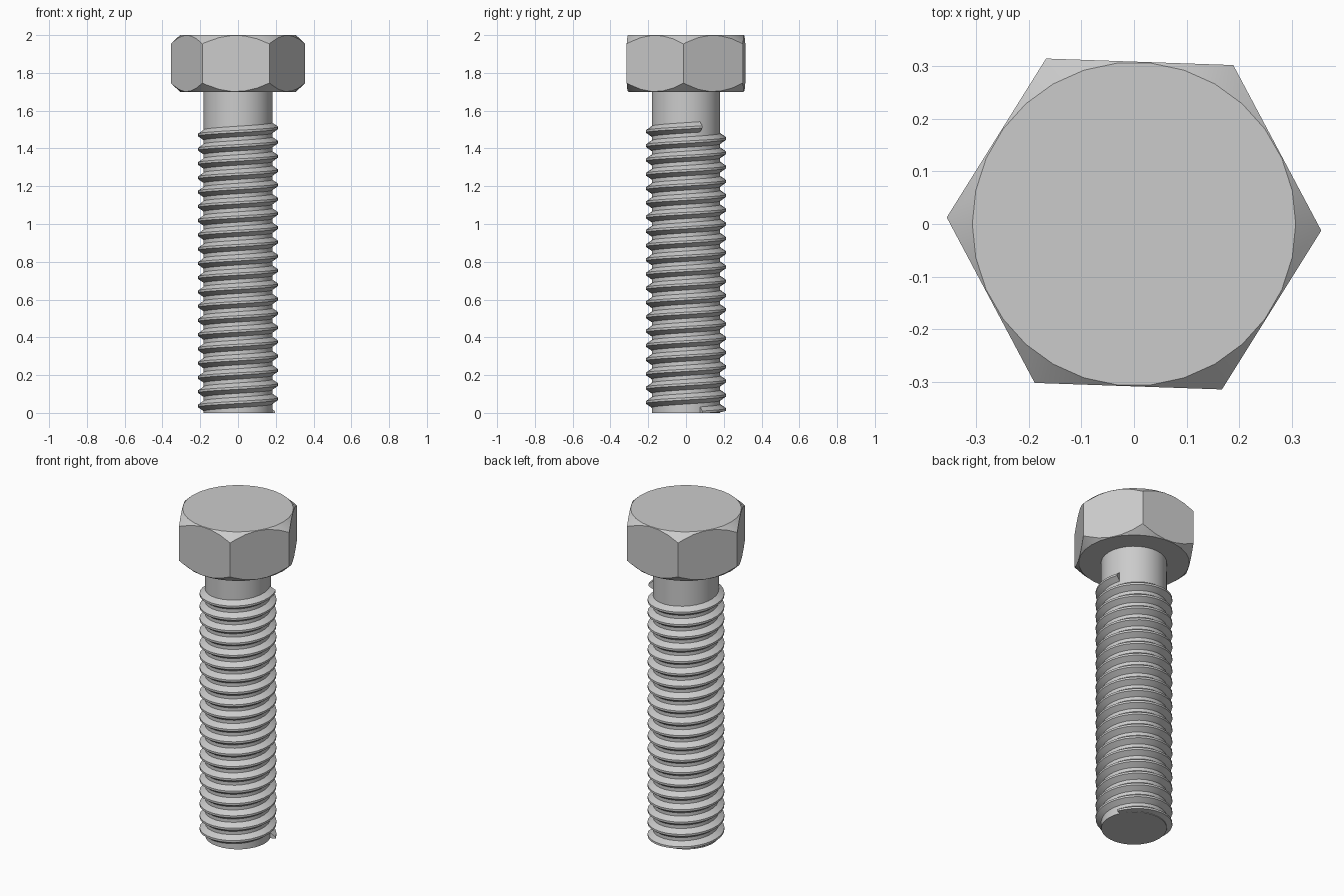
import bpy, bmesh
from math import cos, sin, pi, radians
from mathutils import Vector

if "Cube" in bpy.data.objects:
    bpy.data.objects.remove(bpy.data.objects["Cube"], do_unlink=True)

SEGMENTS = 30
HEAD_BOTTOM, HEAD_TOP = 1.70, 2.0
SHANK_RADIUS = 0.182

steel = bpy.data.materials.new("steel_grey")
steel.use_nodes = True
colour = (0.6, 0.6, 0.6, 1)
steel.diffuse_color = colour
steel.node_tree.nodes["Principled BSDF"].inputs["Base Color"].default_value = colour


def finish(name, bm, angle=30):
    """Turn a bmesh into a named, shaded steel object."""
    bmesh.ops.recalc_face_normals(bm, faces=bm.faces)
    mesh = bpy.data.meshes.new(name)
    bm.to_mesh(mesh)
    bm.free()
    mesh.materials.append(steel)
    obj = bpy.data.objects.new(name, mesh)
    bpy.context.collection.objects.link(obj)
    bpy.ops.object.select_all(action="DESELECT")
    obj.select_set(True)
    bpy.context.view_layer.objects.active = obj
    bpy.ops.object.shade_smooth_by_angle(angle=radians(angle))
    return obj


def turned(profile):
    """Closed solid of revolution from (radius, height) points."""
    bm = bmesh.new()
    rings = []
    for r, z in profile:
        rings.append([bm.verts.new((r * cos(2 * pi * i / SEGMENTS),
                                    r * sin(2 * pi * i / SEGMENTS), z))
                      for i in range(SEGMENTS)])
    for low, high in zip(rings, rings[1:]):
        for i in range(SEGMENTS):
            j = (i + 1) % SEGMENTS
            bm.faces.new((low[i], low[j], high[j], high[i]))
    bm.faces.new(rings[0][::-1])
    bm.faces.new(rings[-1])
    return bm


# Hex head: a double-chamfered disc cut by six flats
RIM, WIDE, DROP = 0.307, 0.375, 0.064
bm = turned([(RIM, HEAD_BOTTOM), (WIDE, HEAD_BOTTOM + DROP),
             (WIDE, HEAD_TOP - DROP), (RIM, HEAD_TOP)])
for k in range(6):
    a = radians(28 + 60 * k)
    normal = Vector((cos(a), sin(a), 0))
    cut = bmesh.ops.bisect_plane(bm, geom=bm.verts[:] + bm.edges[:] + bm.faces[:],
                                 plane_co=normal * 0.308, plane_no=normal,
                                 dist=1e-6, clear_outer=True)
    rim = [e for e in cut["geom_cut"] if isinstance(e, bmesh.types.BMEdge)]
    bmesh.ops.edgeloop_fill(bm, edges=rim)
finish("hex_head", bm, 25)

# Plain cylindrical shank
finish("shank", turned([(SHANK_RADIUS, 0), (SHANK_RADIUS, HEAD_BOTTOM + 0.01)]))

# Right-hand thread: a trapezoid swept along a helix, flat where it meets the tip
PITCH, TURNS, START_Z = 0.0755, 20, 0.004
section = [(0.17, -0.036), (0.213, -0.006), (0.213, 0.006), (0.17, 0.036)]
bm = bmesh.new()
stations = []
for i in range(TURNS * SEGMENTS + 1):
    a = radians(24) + 2 * pi * i / SEGMENTS
    z = START_Z + PITCH * i / SEGMENTS
    stations.append([bm.verts.new((r * cos(a), r * sin(a), max(0, z + dz)))
                     for r, dz in section])
for near, far in zip(stations, stations[1:]):
    for k in range(4):
        n = (k + 1) % 4
        bm.faces.new((near[k], near[n], far[n], far[k]))
bm.faces.new(stations[0])
bm.faces.new(stations[-1])
finish("thread", bm)
